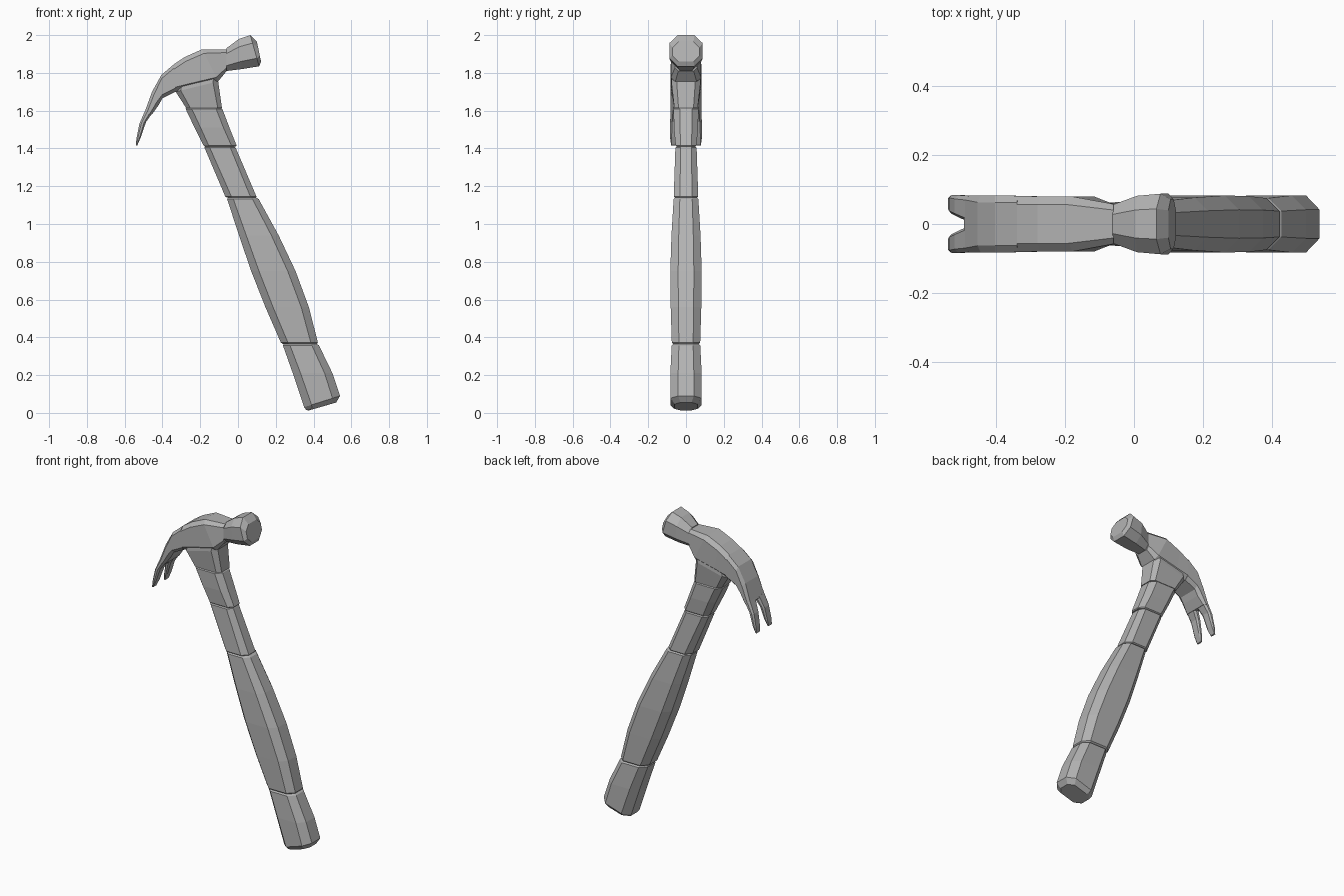
import bpy
import bmesh
import math
from mathutils import Vector

default_cube = bpy.data.objects.get("Cube")
if default_cube:
    bpy.data.objects.remove(default_cube, do_unlink=True)

# One plain grey for the whole tool
grey = bpy.data.materials.new("grey")
grey.use_nodes = True
colour = (0.45, 0.45, 0.45, 1)
grey.diffuse_color = colour
grey.node_tree.nodes["Principled BSDF"].inputs["Base Color"].default_value = colour


def ring(section, corner, centre_y):
    """Chamfered rectangle spanning two x-z points, with a half width in y."""
    ax, az, bx, bz, half = section
    start, end = Vector((ax, 0, az)), Vector((bx, 0, bz))
    middle, reach = (start + end) / 2, (end - start) / 2
    cut = min(corner * half * 2, reach.length * 0.6)
    inner_u = 1 - cut / reach.length
    inner_v = 1 - min(cut / half, 0.7)
    outline = [(1, inner_v), (inner_u, 1), (-inner_u, 1), (-1, inner_v),
               (-1, -inner_v), (-inner_u, -1), (inner_u, -1), (1, -inner_v)]
    return [middle + reach * u + Vector((0, centre_y + half * v, 0)) for u, v in outline]


def loft(name, sections, corner=0.25, centres=None, bevel=0):
    centres = centres or [0] * len(sections)
    bm = bmesh.new()
    rings = [[bm.verts.new(p) for p in ring(s, corner, c)]
             for s, c in zip(sections, centres)]
    for low, high in zip(rings, rings[1:]):
        for i in range(len(low)):
            j = (i + 1) % len(low)
            bm.faces.new((low[i], low[j], high[j], high[i]))
    bm.faces.new(rings[0][::-1])
    bm.faces.new(rings[-1])
    bmesh.ops.recalc_face_normals(bm, faces=bm.faces)
    mesh = bpy.data.meshes.new(name)
    bm.to_mesh(mesh)
    bm.free()
    mesh.materials.append(grey)
    obj = bpy.data.objects.new(name, mesh)
    bpy.context.collection.objects.link(obj)
    if bevel:
        mod = obj.modifiers.new("seam", 'BEVEL')
        mod.width = bevel
        mod.segments = 1
        mod.limit_method = 'ANGLE'
        mod.angle_limit = math.radians(55)
    return obj


# Handle, from the butt upwards; the bevels leave grooves at the seams
loft("handle_butt", [(0.365, 0.01, 0.52, 0.055, 0.06), (0.35, 0.03, 0.54, 0.09, 0.083),
                     (0.29, 0.21, 0.50, 0.21, 0.083), (0.235, 0.365, 0.425, 0.365, 0.075)],
     bevel=0.008)
loft("handle_grip", [(0.23, 0.365, 0.425, 0.365, 0.075), (0.145, 0.56, 0.375, 0.56, 0.081),
                     (0.07, 0.75, 0.305, 0.75, 0.083), (0.005, 0.94, 0.215, 0.94, 0.077),
                     (-0.06, 1.14, 0.105, 1.14, 0.065)], bevel=0.008)
loft("handle_shaft", [(-0.065, 1.14, 0.10, 1.14, 0.065), (-0.18, 1.41, -0.015, 1.41, 0.056)],
     bevel=0.006)
loft("handle_neck", [(-0.18, 1.41, -0.005, 1.41, 0.055), (-0.23, 1.51, -0.045, 1.51, 0.064),
                     (-0.28, 1.615, -0.085, 1.615, 0.066)], bevel=0.006)

# Socket joining the handle to the head
loft("head_socket", [(-0.275, 1.615, -0.085, 1.615, 0.062), (-0.33, 1.70, -0.105, 1.755, 0.077),
                     (-0.31, 1.80, -0.10, 1.83, 0.07)], corner=0.18)

# Head body running into the curved claw
loft("head_body", [(-0.06, 1.925, -0.06, 1.81, 0.058), (-0.19, 1.925, -0.105, 1.755, 0.08),
                   (-0.28, 1.885, -0.25, 1.72, 0.08), (-0.34, 1.845, -0.33, 1.70, 0.082)],
     corner=0.15)
loft("claw_root", [(-0.34, 1.845, -0.33, 1.70, 0.082), (-0.405, 1.79, -0.40, 1.665, 0.083),
                   (-0.455, 1.70, -0.42, 1.63, 0.083), (-0.495, 1.59, -0.455, 1.58, 0.083)],
     corner=0.12)

# Two claw prongs either side of a V notch
for side, label in ((-1, "right"), (1, "left")):
    loft("claw_prong_" + label,
         [(-0.492, 1.60, -0.455, 1.585, 0.038), (-0.522, 1.53, -0.487, 1.54, 0.032),
          (-0.538, 1.45, -0.514, 1.46, 0.027), (-0.541, 1.415, -0.533, 1.417, 0.018)],
         corner=0.2, centres=[side * y for y in (0.044, 0.052, 0.057, 0.06)])

# Striking face
loft("striking_head", [(-0.062, 1.93, -0.062, 1.81, 0.056), (0.005, 1.98, 0.02, 1.82, 0.082),
                       (0.065, 2.0, 0.112, 1.835, 0.088), (0.10, 1.965, 0.122, 1.86, 0.072)],
     corner=0.25)
